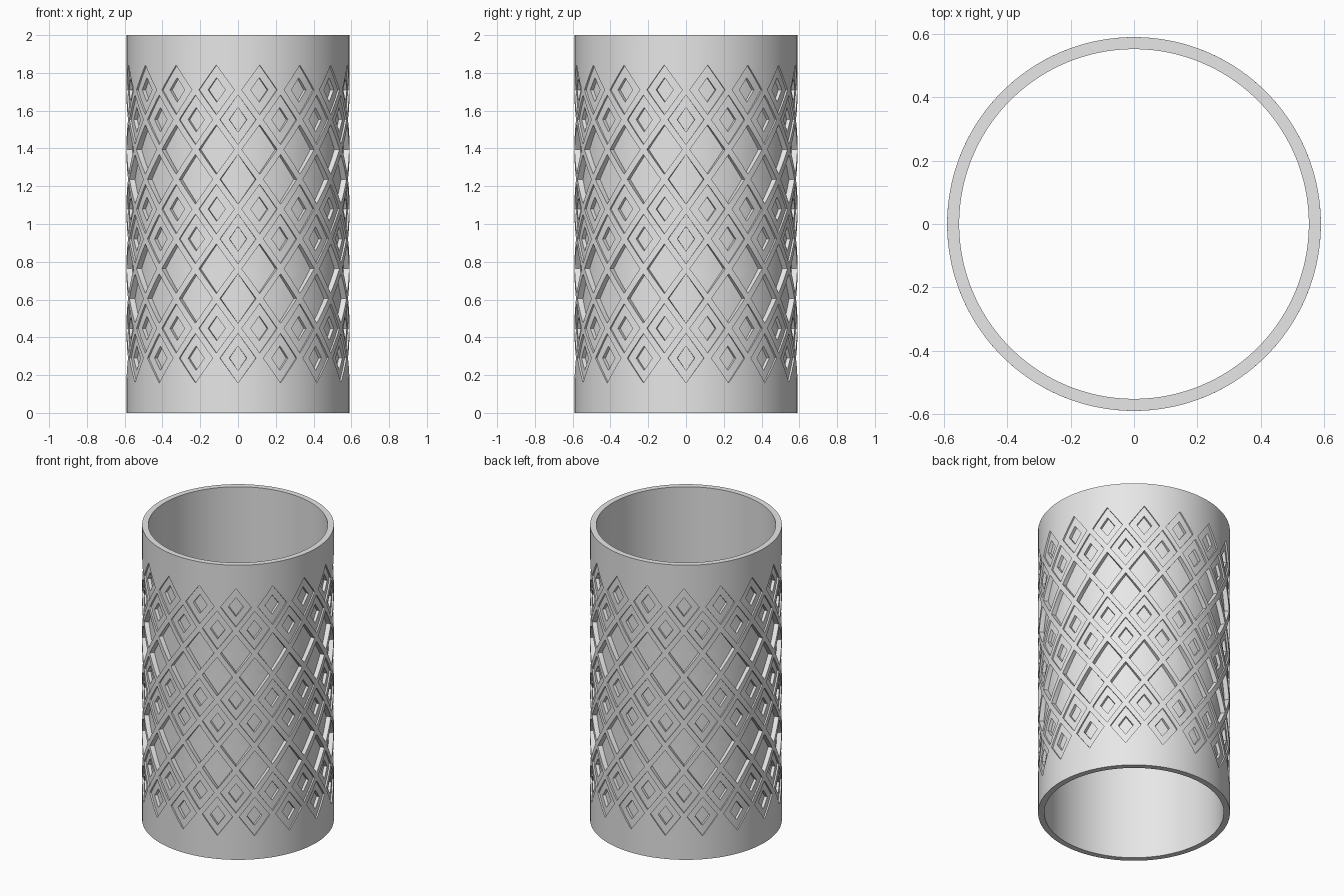
import bpy, bmesh, math

if "Cube" in bpy.data.objects:
    bpy.data.objects.remove(bpy.data.objects["Cube"])

R, R_IN, H = 0.59, 0.552, 2.0      # outer radius, inner radius, height
COLS, ROWS, N = 16, 10, 6          # diamonds around, rows, segments per diamond edge
HALF_A = math.pi / COLS            # half width of a diamond cell (angle)
HALF_Z = 0.1578                    # half height of a diamond cell
Z0 = H / 2 - HALF_Z * (ROWS - 1) / 2

# Nested loops of a cell: (scale, radius)
PLAIN = [(1, R), (0.83, R), (0.83, R - 0.03), (0.41, R - 0.03)]
STEPPED = [(1, R), (0.83, R), (0.83, R - 0.01), (0.41, R - 0.01),
           (0.41, R - 0.03), (0.2, R - 0.03)]

bm = bmesh.new()


def point(angle, z, r):
    return bm.verts.new((r * math.cos(angle), r * math.sin(angle), z))


def diamond_cell(angle, z, loops):
    """One lattice cell with a diamond recess wrapped on the cylinder."""
    corners = [(0, -1), (1, 0), (0, 1), (-1, 0)]
    rings = []
    for s, r in loops:
        ring = []
        for k in range(4):
            (u0, v0), (u1, v1) = corners[k], corners[(k + 1) % 4]
            for i in range(N):
                t = i / N
                u, v = u0 + (u1 - u0) * t, v0 + (v1 - v0) * t
                ring.append(point(angle + u * s * HALF_A, z + v * s * HALF_Z, r))
        rings.append(ring)
    m = 4 * N
    for a, b in zip(rings, rings[1:]):
        for i in range(m):
            j = (i + 1) % m
            bm.faces.new((a[i], a[j], b[j], b[i]))
    centre = point(angle, z, loops[-1][1])
    for i in range(m):
        bm.faces.new((rings[-1][i], rings[-1][(i + 1) % m], centre))


# Diamond lattice: pairs of stepped rows alternate with pairs of plain rows
for row in range(ROWS):
    loops = STEPPED if (row // 2) % 2 == 0 else PLAIN
    for col in range(COLS):
        angle = -math.pi / 2 + (2 * col + row % 2) * HALF_A
        diamond_cell(angle, Z0 + row * 2 * HALF_Z / 2, loops)
bmesh.ops.remove_doubles(bm, verts=bm.verts[:], dist=1e-4)


def extrude(edges):
    geom = bmesh.ops.extrude_edge_only(bm, edges=edges)["geom"]
    return ([g for g in geom if isinstance(g, bmesh.types.BMVert)],
            [g for g in geom if isinstance(g, bmesh.types.BMEdge) and g.is_boundary])


# Plain bands and rims at both ends
border = [e for e in bm.edges if e.is_boundary]
inner_edges = []
for z in (0, H):
    ends = [e for e in border if (e.verts[0].co.z > H / 2) == (z > 0)]
    verts, edges = extrude(ends)
    for v in verts:
        v.co.z = z
    verts, edges = extrude(edges)
    for v in verts:
        v.co.x *= R_IN / R
        v.co.y *= R_IN / R
    inner_edges += edges

# Inner wall
bmesh.ops.bridge_loops(bm, edges=inner_edges)
bmesh.ops.recalc_face_normals(bm, faces=bm.faces[:])

mesh = bpy.data.meshes.new("patterned_tube")
bm.to_mesh(mesh)
bm.free()
tube = bpy.data.objects.new("patterned_tube", mesh)
bpy.context.collection.objects.link(tube)

grey = bpy.data.materials.new("light grey")
grey.diffuse_color = (0.8, 0.8, 0.8, 1)
grey.use_nodes = True
grey.node_tree.nodes["Principled BSDF"].inputs["Base Color"].default_value = grey.diffuse_color
mesh.materials.append(grey)

bpy.context.view_layer.objects.active = tube
tube.select_set(True)
bpy.ops.object.shade_smooth_by_angle(angle=math.radians(30))
